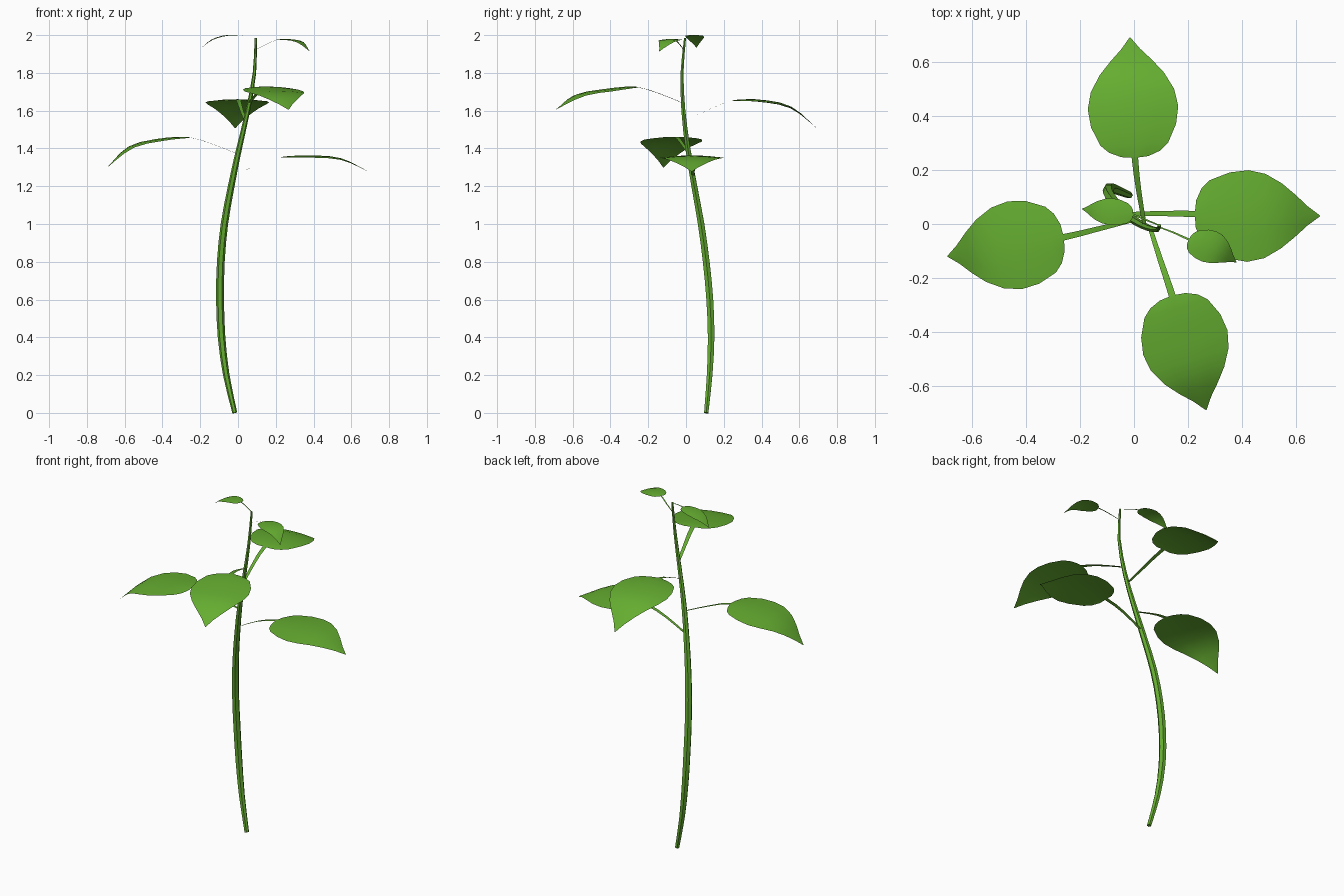
import bpy, bmesh, math
from mathutils import Vector

if "Cube" in bpy.data.objects:
    bpy.data.objects.remove(bpy.data.objects["Cube"])

GREEN = bpy.data.materials.new("plant_green")
GREEN.diffuse_color = (0.13, 0.42, 0.03, 1)
GREEN.use_nodes = True
GREEN.node_tree.nodes["Principled BSDF"].inputs["Base Color"].default_value = GREEN.diffuse_color


def spline(pts, t):
    """Catmull-Rom point at t in 0..1 through the given points."""
    p = [Vector(q) for q in pts]
    p = [2 * p[0] - p[1]] + p + [2 * p[-1] - p[-2]]
    n = len(pts) - 1
    i = min(int(t * n), n - 1)
    u = t * n - i
    a, b, c, d = p[i:i + 4]
    return 0.5 * (2 * b + (c - a) * u + (2 * a - 5 * b + 4 * c - d) * u**2
                  + (3 * b - a - 3 * c + d) * u**3)


def finish(name, bm):
    me = bpy.data.meshes.new(name)
    bm.to_mesh(me)
    bm.free()
    me.materials.append(GREEN)
    ob = bpy.data.objects.new(name, me)
    bpy.context.collection.objects.link(ob)
    bpy.ops.object.select_all(action='DESELECT')
    ob.select_set(True)
    bpy.context.view_layer.objects.active = ob
    bpy.ops.object.shade_smooth_by_angle(angle=math.radians(35))


def bridge(bm, rows, closed=False):
    for a, b in zip(rows, rows[1:]):
        n = len(a)
        for i in range(n if closed else n - 1):
            j = (i + 1) % n
            bm.faces.new((a[i], a[j], b[j], b[i]))


# Stem: six-sided tube, thickest a third of the way up
STEM = [(-.017, .107, 0), (-.062, .125, .2), (-.087, .133, .4), (-.095, .126, .6),
        (-.091, .107, .8), (-.072, .08, 1), (-.036, .044, 1.2), (.006, .01, 1.4),
        (.052, -.014, 1.6), (.087, -.021, 1.8), (.094, -.005, 1.985)]
RADII = [.013, .017, .02, .021, .0205, .0195, .0175, .015, .012, .009, .006]
bm = bmesh.new()
rings = []
STEPS = 20
for k in range(STEPS + 1):
    t = k / STEPS
    c = spline(STEM, t)
    r = spline([(q, 0, 0) for q in RADII], t).x
    axis = (spline(STEM, min(1, t + .02)) - spline(STEM, max(0, t - .02))).normalized()
    u = Vector((0, 1, 0)).cross(axis).normalized()
    v = axis.cross(u)
    rings.append([bm.verts.new(c + r * (math.cos(a) * u + math.sin(a) * v))
                  for a in (math.tau * i / 6 for i in range(6))])
bridge(bm, rings, closed=True)
bm.faces.new(rings[0][::-1])
bm.faces.new(rings[-1])
finish("stem", bm)

# Blade half-width along its length, relative to the widest place
OUTLINE = [(0, .3), (.04, .56), (.1, .75), (.24, .94), (.38, 1), (.52, .92),
           (.66, .71), (.78, .46), (.89, .21), (1, .01)]
COLUMNS = (-1, -.5, 0, .5, 1)


def leaf(name, root, mid, blade, half, stalk):
    """One sheet: narrow ribbon stalk from the stem, then a drooping blade."""
    path = [root, mid] + blade
    side = Vector(blade[-1]) - Vector(blade[0])
    side = Vector((side.y, -side.x, 0)).normalized()
    stations = [(t, stalk * (.6 + t), 0) for t in (0, .1, .2, .3, .395)]
    stations += [(.4 + .6 * t, half * w, .012 * half / .17) for t, w in OUTLINE]
    bm = bmesh.new()
    rows = []
    for t, w, droop in stations:
        c = spline(path, t)
        rows.append([bm.verts.new(c - side * w * s - Vector((0, 0, droop * s * s * w / half)))
                     for s in COLUMNS])
    bridge(bm, [r[::-1] for r in rows])
    bm.normal_update()
    if sum(f.normal.z for f in bm.faces) < 0:
        bmesh.ops.reverse_faces(bm, faces=bm.faces)
    finish(name, bm)


# Four large leaves, then two small ones at the top
leaf("leaf_right", (-.025, .037, 1.25), (.1, .039, 1.315),
     [(.23, .037, 1.355), (.4, .03, 1.363), (.55, .03, 1.347), (.69, .03, 1.278)], .17, .012)
leaf("leaf_left", (0, .015, 1.37), (-.14, -.02, 1.425),
     [(-.265, -.05, 1.46), (-.42, -.075, 1.452), (-.57, -.1, 1.412), (-.692, -.12, 1.3)], .165, .012)
leaf("leaf_back", (.04, -.007, 1.545), (.018, .12, 1.605),
     [(.003, .25, 1.655), (-.003, .41, 1.657), (-.008, .56, 1.62), (-.015, .692, 1.508)], .168, .012)
leaf("leaf_front", (.06, -.016, 1.64), (.1, -.14, 1.69),
     [(.143, -.27, 1.727), (.185, -.42, 1.716), (.225, -.565, 1.687), (.268, -.69, 1.605)], .163, .013)
leaf("small_leaf_right", (.094, -.012, 1.922), (.15, -.033, 1.95),
     [(.205, -.058, 1.975), (.27, -.08, 1.979), (.33, -.105, 1.965), (.38, -.142, 1.913)], .062, .004)
leaf("small_leaf_left", (.094, -.005, 1.982), (.045, .015, 1.993),
     [(-.005, .035, 2.0), (-.075, .045, 1.998), (-.14, .05, 1.976), (-.193, .056, 1.933)], .05, .004)
